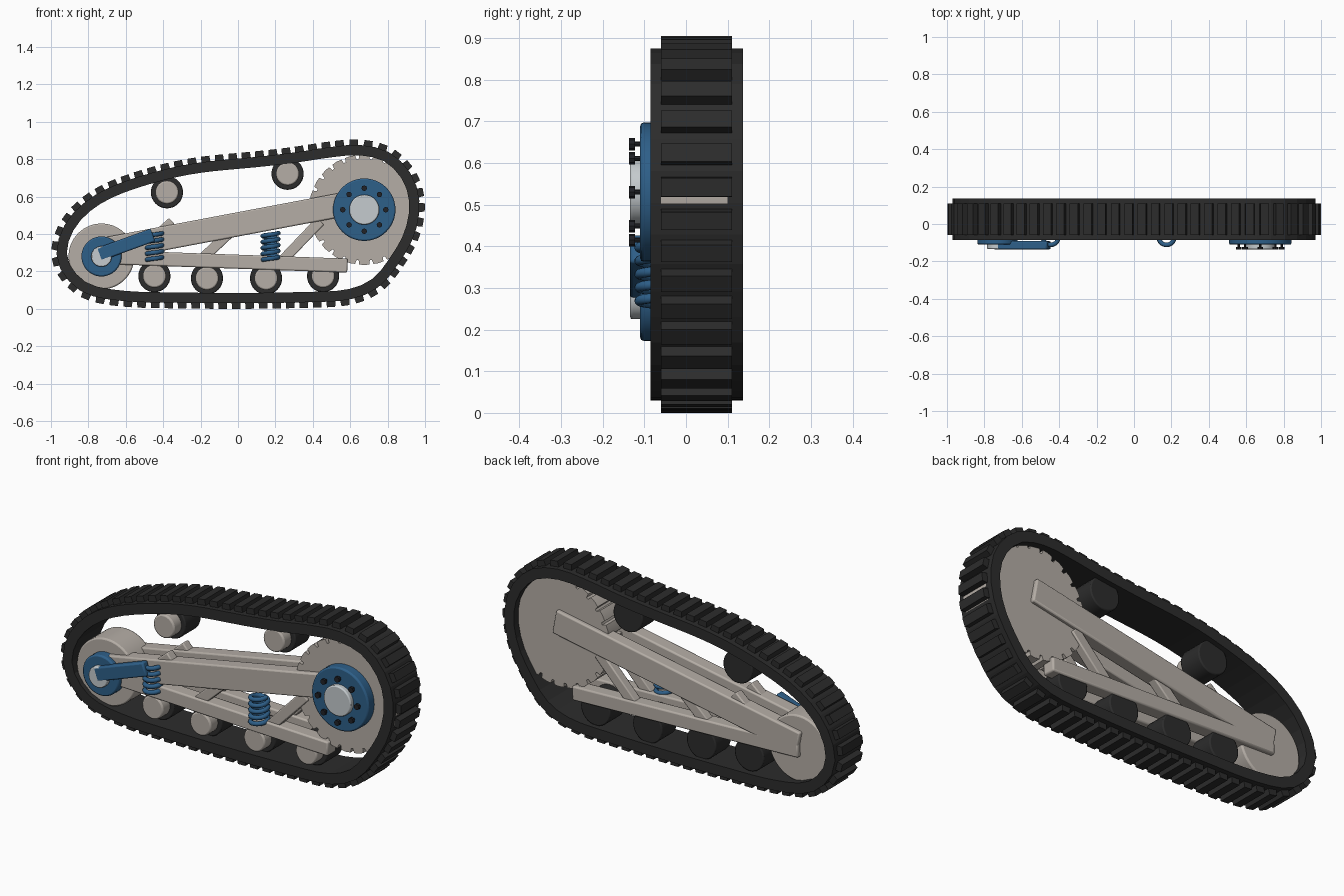
import bpy, bmesh, math
from mathutils import Vector

old = bpy.data.objects.get("Cube")
if old:
    bpy.data.objects.remove(old, do_unlink=True)


def material(name, rgb):
    m = bpy.data.materials.new(name)
    m.use_nodes = True
    m.diffuse_color = (*rgb, 1)
    m.node_tree.nodes["Principled BSDF"].inputs["Base Color"].default_value = (*rgb, 1)
    return m


RUBBER = material("black rubber", (0.025, 0.025, 0.025))
METAL = material("warm grey metal", (0.46, 0.42, 0.38))
BLUE = material("blue paint", (0.027, 0.115, 0.25))
STEEL = material("light steel", (0.56, 0.60, 0.62))
BOLT = material("dark bolt", (0.015, 0.016, 0.02))


def finish(name, bm, mat, bevel=0.0, smooth=True):
    bmesh.ops.recalc_face_normals(bm, faces=bm.faces)
    mesh = bpy.data.meshes.new(name)
    bm.to_mesh(mesh)
    bm.free()
    mesh.materials.append(mat)
    ob = bpy.data.objects.new(name, mesh)
    bpy.context.collection.objects.link(ob)
    if bevel:
        mod = ob.modifiers.new("edge", "BEVEL")
        mod.width, mod.segments = bevel, 2
        mod.limit_method, mod.angle_limit = "ANGLE", math.radians(40)
    if smooth:
        bpy.ops.object.select_all(action="DESELECT")
        ob.select_set(True)
        bpy.context.view_layer.objects.active = ob
        bpy.ops.object.shade_smooth_by_angle(angle=math.radians(35))
    return ob


def add_prism(bm, outline, y0, y1):
    """Extrude a side-on (x, z) outline from y0 to y1."""
    front = [bm.verts.new((x, y0, z)) for x, z in outline]
    back = [bm.verts.new((x, y1, z)) for x, z in outline]
    bm.faces.new(front)
    bm.faces.new(back[::-1])
    n = len(outline)
    for i in range(n):
        j = (i + 1) % n
        bm.faces.new((front[i], front[j], back[j], back[i]))


def prism(name, outline, y0, y1, mat, bevel=0.0):
    bm = bmesh.new()
    add_prism(bm, outline, y0, y1)
    return finish(name, bm, mat, bevel)


def disc(name, c, r, y0, y1, mat, bevel=0.0, sides=48):
    ring = [(c[0] + r * math.cos(math.tau * i / sides),
             c[1] + r * math.sin(math.tau * i / sides)) for i in range(sides)]
    return prism(name, ring, y0, y1, mat, bevel)


def beam_outline(a, b, height):
    a, b = Vector(a), Vector(b)
    d = (b - a).normalized()
    n = Vector((-d.y, d.x)) * height / 2
    return [a - n, b - n, b + n, a + n]


# Track path: smooth closed loop resampled at an even pitch
CONTROL = [(.655, .848), (.80, .81), (.905, .70), (.943, .56), (.915, .40),
           (.83, .25), (.73, .135), (.58, .075), (.33, .062), (0, .0575),
           (-.33, .06), (-.60, .068), (-.80, .105), (-.91, .20), (-.943, .31),
           (-.90, .44), (-.80, .55), (-.65, .635), (-.42, .71), (-.2, .755),
           (.1, .785), (.3, .808), (.5, .838)]


def closed_spline(points, steps=24):
    p = [Vector(q) for q in points]
    out = []
    for i in range(len(p)):
        a, b, c, d = (p[(i + k) % len(p)] for k in (-1, 0, 1, 2))
        for s in range(steps):
            t = s / steps
            out.append(0.5 * (2 * b + (c - a) * t + (2 * a - 5 * b + 4 * c - d) * t * t
                              + (3 * b - a - 3 * c + d) * t ** 3))
    return out


def resample(points, pitch):
    loop = points + points[:1]
    total = sum((q - p).length for p, q in zip(loop, loop[1:]))
    count = round(total / pitch)
    step, travelled, out = total / count, 0.0, []
    for p, q in zip(loop, loop[1:]):
        length = (q - p).length
        while len(out) < count and len(out) * step <= travelled + length:
            out.append(p.lerp(q, (len(out) * step - travelled) / length))
        travelled += length
    return out


path = resample(closed_spline(CONTROL), 0.072)
count = len(path)
normals = []
for i in range(count):
    d = (path[(i + 1) % count] - path[i - 1]).normalized()
    normals.append(Vector((-d.y, d.x)))

# Track band
HALF = 0.0275
bm = bmesh.new()
rings = []
for p, n in zip(path, normals):
    inner, outer = p - n * HALF, p + n * HALF
    rings.append([bm.verts.new((q.x, y, q.y)) for q, y in
                  ((inner, -.085), (outer, -.085), (outer, .137), (inner, .137))])
for i in range(count):
    a, b = rings[i], rings[(i + 1) % count]
    for k in range(4):
        m = (k + 1) % 4
        bm.faces.new((a[k], a[m], b[m], b[k]))
finish("track_band", bm, RUBBER, smooth=False)

# Track lugs, one on each flat of the band
bm = bmesh.new()
for i in range(count):
    mid = (path[i] + path[(i + 1) % count]) / 2
    d = (path[(i + 1) % count] - path[i]).normalized()
    n = Vector((-d.y, d.x))
    base, tip = mid + n * (HALF - 0.01), mid + n * (HALF + 0.03)
    add_prism(bm, [base - d * .025, base + d * .025, tip + d * .022, tip - d * .022],
              -.06, .11)
finish("track_lugs", bm, RUBBER, smooth=False)

# Drive sprocket with broad teeth
SPROCKET = (.675, .53)
TEETH = 24
outline = []
for i in range(TEETH):
    for f, r in ((-.36, .294), (0, .296), (.36, .294), (.42, .272), (.58, .272)):
        a = math.tau * (i + f) / TEETH
        outline.append((SPROCKET[0] + r * math.cos(a), SPROCKET[1] + r * math.sin(a)))
prism("drive_sprocket", outline, -.06, .10, METAL)
disc("sprocket_plate", SPROCKET, .167, -.11, -.05, BLUE, .008)
disc("sprocket_hub", SPROCKET, .08, -.135, -.10, STEEL, .006)
for i in range(8):
    a = math.tau * i / 8
    c = (SPROCKET[0] + .115 * math.cos(a), SPROCKET[1] + .115 * math.sin(a))
    disc("sprocket_bolt", c, .015, -.137, -.123, BOLT, sides=8)
    disc("bolt_shank", c, .006, -.125, -.10, BOLT, sides=8)

# Idler wheel, its plate, hub and tension arm
IDLER = (-.73, .28)
disc("idler_wheel", IDLER, .176, -.06, .10, METAL, .008, 64)
disc("idler_plate", IDLER, .107, -.11, -.05, BLUE, .008)
disc("idler_hub", IDLER, .055, -.134, -.10, STEEL, .005)
prism("tension_arm", beam_outline((-.745, .29), (-.455, .395), .072),
      -.135, -.092, BLUE, .008)

# Rollers: rubber tyre behind a metal cap
ROLLERS = [(-.38, .623), (.265, .722), (-.447, .175), (-.166, .163),
           (.15, .163), (.455, .175)]
for c in ROLLERS:
    disc("roller_tyre", c, .086, -.02, .11, RUBBER, .006, 32)
    disc("roller_cap", c, .062, -.08, -.01, METAL, .008, 32)

# Frame: matching front and rear side frames
for side, y0, y1 in (("front", -.085, -.01), ("rear", .05, .122)):
    prism(side + "_upper_beam", beam_outline((-.74, .312), (.69, .582), .128),
          y0, y1, METAL, .008)
    prism(side + "_lower_beam", beam_outline((-.74, .278), (.585, .231), .075),
          y0, y1, METAL, .008)
    for a, b in (((-.56, .28), (-.35, .465)), ((-.20, .26), (-.02, .43)),
                 ((.23, .25), (.44, .47))):
        prism(side + "_brace", beam_outline(a, b, .055),
              y0 + .012, y1 - .012, METAL, .006)


# Coil springs
def spring(name, x, z0, z1, turns=5, radius=.042):
    curve = bpy.data.curves.new(name, "CURVE")
    curve.dimensions = "3D"
    curve.bevel_depth, curve.bevel_resolution = .012, 3
    curve.use_fill_caps = True
    steps = turns * 20
    line = curve.splines.new("POLY")
    line.points.add(steps)
    for i, point in enumerate(line.points):
        a = math.tau * turns * i / steps
        point.co = (x + radius * math.cos(a), -.07 + radius * math.sin(a),
                    z0 + (z1 - z0) * i / steps, 1)
    curve.materials.append(BLUE)
    bpy.context.collection.objects.link(bpy.data.objects.new(name, curve))


spring("idler_spring", -.446, .245, .405)
spring("middle_spring", .174, .245, .405)
